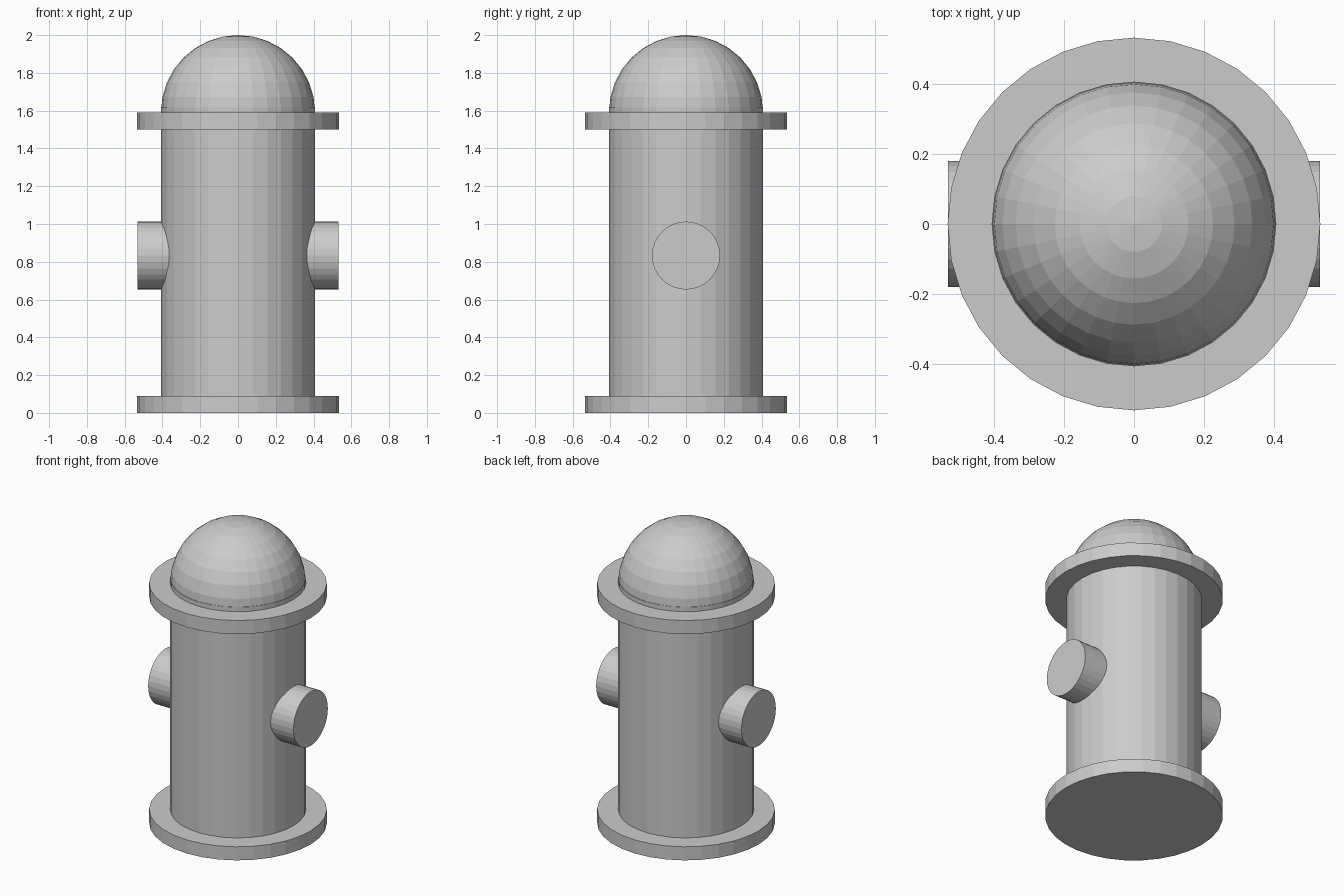
import bpy, bmesh
from math import pi

if "Cube" in bpy.data.objects:
    bpy.data.objects.remove(bpy.data.objects["Cube"])

SIDES = 32
BODY_R = 0.408


def cylinder(name, radius, depth, center, rotation=(0, 0, 0)):
    bpy.ops.mesh.primitive_cylinder_add(vertices=SIDES, radius=radius, depth=depth,
                                        location=center, rotation=rotation)
    bpy.context.object.name = name
    return bpy.context.object


# Barrel, running just past the upper flange
cylinder("body", BODY_R, 1.58, (0, 0, 0.83))

# Flanges at the foot and under the dome
for name, z in (("base_flange", 0.045), ("top_flange", 1.545)):
    cylinder(name, 0.534, 0.09, (0, 0, z))

# Side outlets
for name, side in (("left_outlet", -1), ("right_outlet", 1)):
    cylinder(name, 0.18, 0.233, (side * 0.4165, 0, 0.833), (0, side * pi / 2, 0))

# Dome cap: upper half of a sphere
bpy.ops.mesh.primitive_uv_sphere_add(segments=SIDES, ring_count=16, radius=BODY_R,
                                     location=(0, 0, 2 - BODY_R))
dome = bpy.context.object
dome.name = "dome"
bm = bmesh.new()
bm.from_mesh(dome.data)
bmesh.ops.delete(bm, geom=[v for v in bm.verts if v.co.z < -0.001], context='VERTS')
bm.to_mesh(dome.data)
bm.free()
